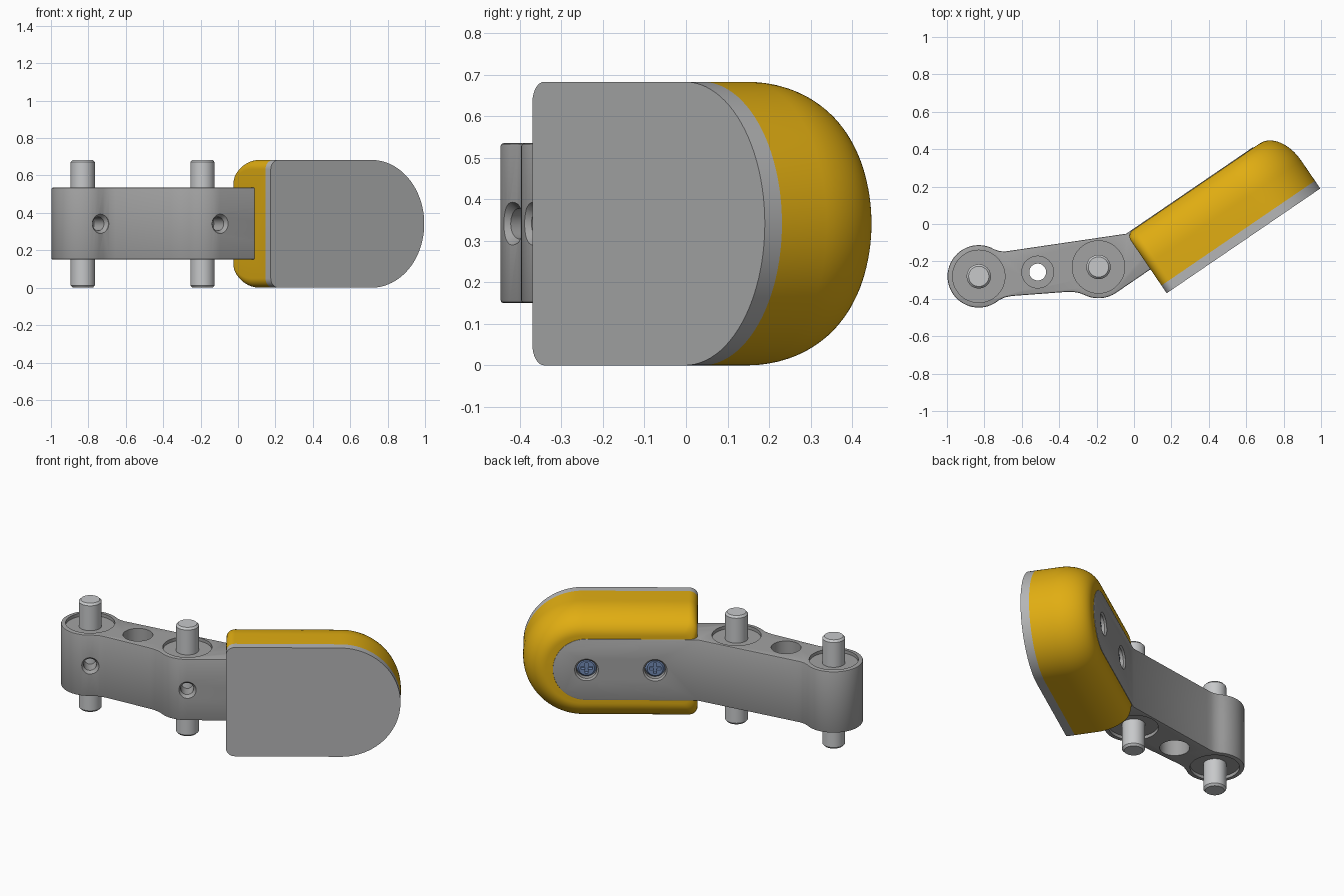
import bpy, bmesh
from math import sin, cos, pi, radians, sqrt
from mathutils import Vector, Matrix

if "Cube" in bpy.data.objects:
    bpy.data.objects.remove(bpy.data.objects["Cube"])

H = 0.683                 # overall height
MID = H / 2
ANG = radians(34.3)       # pad heading seen from above
PAD = Matrix.Translation((0.175, -0.37, 0)) @ Matrix.Rotation(ANG, 4, 'Z')
BACK = Vector((-sin(ANG), cos(ANG), 0))   # from pad face towards its back


def material(name, rgb):
    m = bpy.data.materials.new(name)
    m.diffuse_color = (*rgb, 1)
    m.use_nodes = True
    m.node_tree.nodes["Principled BSDF"].inputs["Base Color"].default_value = m.diffuse_color
    return m


GREY = material("mid grey", (0.36, 0.36, 0.36))
PLATE = material("light grey", (0.46, 0.465, 0.47))
STEEL = material("pale steel", (0.57, 0.58, 0.59))
YELLOW = material("amber yellow", (0.75, 0.42, 0.006))
BLUE = material("steel blue", (0.17, 0.26, 0.47))


def loft(name, rings, mat, matrix=Matrix()):
    """Closed solid through equal-length rings of points."""
    bm = bmesh.new()
    vs = [[bm.verts.new(matrix @ Vector(p)) for p in r] for r in rings]
    n = len(vs[0])
    for a, b in zip(vs, vs[1:]):
        for i in range(n):
            j = (i + 1) % n
            bm.faces.new((a[i], a[j], b[j], b[i]))
    bm.faces.new(vs[0])
    bm.faces.new(vs[-1])
    bmesh.ops.recalc_face_normals(bm, faces=bm.faces)
    me = bpy.data.meshes.new(name)
    bm.to_mesh(me)
    bm.free()
    me.materials.append(mat)
    ob = bpy.data.objects.new(name, me)
    bpy.context.collection.objects.link(ob)
    return ob


def lathe(name, profile, mat, origin, axis=Vector((0, 0, 1)), n=48):
    """Turned solid from (radius, height) points along an axis."""
    m = Matrix.Translation(origin) @ axis.to_track_quat('Z', 'Y').to_matrix().to_4x4()
    rings = [[(r * cos(2 * pi * i / n), r * sin(2 * pi * i / n), h) for i in range(n)]
             for r, h in profile]
    return loft(name, rings, mat, m)


def apply_mods(ob):
    bpy.context.view_layer.objects.active = ob
    for m in list(ob.modifiers):
        bpy.ops.object.modifier_apply(modifier=m.name)


def cut(ob, cutter, keep=False):
    m = ob.modifiers.new("cut", 'BOOLEAN')
    m.operation, m.solver, m.object = 'DIFFERENCE', 'EXACT', cutter
    apply_mods(ob)
    if not keep:
        bpy.data.objects.remove(cutter)


def arc(cx, cy, r, a0, a1, n):
    return [(cx + r * cos(radians(a0 + (a1 - a0) * i / n)),
             cy + r * sin(radians(a0 + (a1 - a0) * i / n))) for i in range(n + 1)]


def pad_outline(d, inset, left):
    """D-shaped outline in the pad frame: square left end, round right end."""
    h, c = MID - inset, 0.05
    pts = arc(0.652, MID, h, -90, 90, 48)
    pts += arc(left + c, MID + h - c, c, 90, 180, 8)
    pts += arc(left + c, MID - h + c, c, 180, 270, 8)
    return [(u, d, z) for u, z in pts]


# Pad: thin face plate and thick rounded body
plate = loft("pad_face_plate", [pad_outline(d, 0, 0) for d in (0, 0.05)], PLATE, PAD)
D, rings = 0.381, [pad_outline(0.05, 0, 0)]
for i in range(17):
    t = i / 16 * pi / 2
    d = D - 0.2 + 0.2 * sin(t)
    k = min(1, max(0, (d - (D - 0.04)) / 0.04))
    rings.append(pad_outline(d, 0.13 * (1 - cos(t)), 0.04 * (1 - sqrt(1 - k * k))))
body = loft("pad_body", rings, YELLOW, PAD)

# Link arm: bent outline extruded upwards, with its far end rounded
P1, P2, R = (-0.83, -0.28), (-0.19, -0.23), 0.167
Z0, Z1, U_END = 0.15, 0.535, 0.8225


def in_pad(u, d):
    return tuple((PAD @ Vector((u, d, 0)))[:2])


outline = arc(*P1, R, 60, 300, 36)
outline += [(-0.72, -0.406), (-0.69, -0.392), (-0.655, -0.385), (-0.36, -0.363),
            (-0.325, -0.363), (-0.292, -0.369)]
outline += arc(*P2, R, -115, -55.7, 10)
outline += [in_pad(U_END, 0.155), in_pad(U_END, 0.385), in_pad(0, 0.385)]
outline += [(-0.655, -0.142), (-0.69, -0.147), (-0.72, -0.145)]
arm = loft("link_arm", [[(x, y, z) for x, y in outline] for z in (Z0, Z1)], GREY)
bm = bmesh.new()
bm.from_mesh(arm.data)
inv = PAD.inverted()
ends = [e for e in bm.edges if all((inv @ v.co).x > U_END - 0.01 for v in e.verts)
        and abs(e.verts[0].co.z - e.verts[1].co.z) < 0.01]
bmesh.ops.bevel(bm, geom=ends, offset=0.19, segments=24, profile=0.5, affect='EDGES')
bm.to_mesh(arm.data)
bm.free()
bev = arm.modifiers.new("edge", 'BEVEL')
bev.width, bev.segments, bev.limit_method, bev.angle_limit = 0.007, 2, 'ANGLE', radians(40)
apply_mods(arm)
cut(body, arm, keep=True)     # pocket for the arm

# Pivot pins, their shallow seats and the set-screw holes
pins = []
for i, (x, y) in enumerate((P1, P2)):
    for z, s in ((Z0, -1), (Z1, 1)):
        cut(arm, lathe("cutter", [(0.14, -0.02), (0.14, 0.05)], GREY, (x, y, z), Vector((0, 0, s))))
    cut(arm, lathe("cutter", [(0.037, 0.04), (0.037, R - 0.02), (0.052, R), (0.052, R + 0.05)],
                   GREY, (x, y, MID), -BACK, 32))
    pins.append(lathe(f"pivot_pin_{i + 1}", [(0.054, 0), (0.065, 0.012), (0.065, H - 0.012),
                                             (0.054, H)], STEEL, (x, y, 0)))

# Middle through hole, widened at both ends
mid = (-0.515, -0.257)
cut(arm, lathe("cutter", [(0.085, 0), (0.085, Z0 + 0.1), (0.045, Z0 + 0.1), (0.045, Z1 - 0.1),
                          (0.085, Z1 - 0.1), (0.085, Z1 + 0.1)], GREY, (*mid, 0)))

# Pad screws sunk in the back of the arm, with cross slots
screws = []
for i, u in enumerate((0.24, 0.63)):
    cut(arm, lathe("cutter", [(0.058, 0.30), (0.058, 0.375), (0.068, 0.385), (0.068, 0.42)],
                   GREY, PAD @ Vector((u, 0, MID)), BACK))
    s = lathe(f"pad_screw_{i + 1}", [(0.057, 0.295), (0.057, 0.345), (0.045, 0.36)],
              BLUE, PAD @ Vector((u, 0, MID)), BACK)
    for a, b in ((0.033, 0.009), (0.009, 0.033)):
        cut(s, loft("cutter", [[(u - a, d, MID - b), (u + a, d, MID - b),
                                (u + a, d, MID + b), (u - a, d, MID + b)]
                               for d in (0.335, 0.4)], BLUE, PAD))
    screws.append(s)

# Smooth the curved faces, keep the edges crisp
bpy.ops.object.select_all(action='DESELECT')
for ob in [plate, body, arm] + pins + screws:
    ob.select_set(True)
bpy.context.view_layer.objects.active = arm
bpy.ops.object.shade_smooth_by_angle(angle=radians(30))
